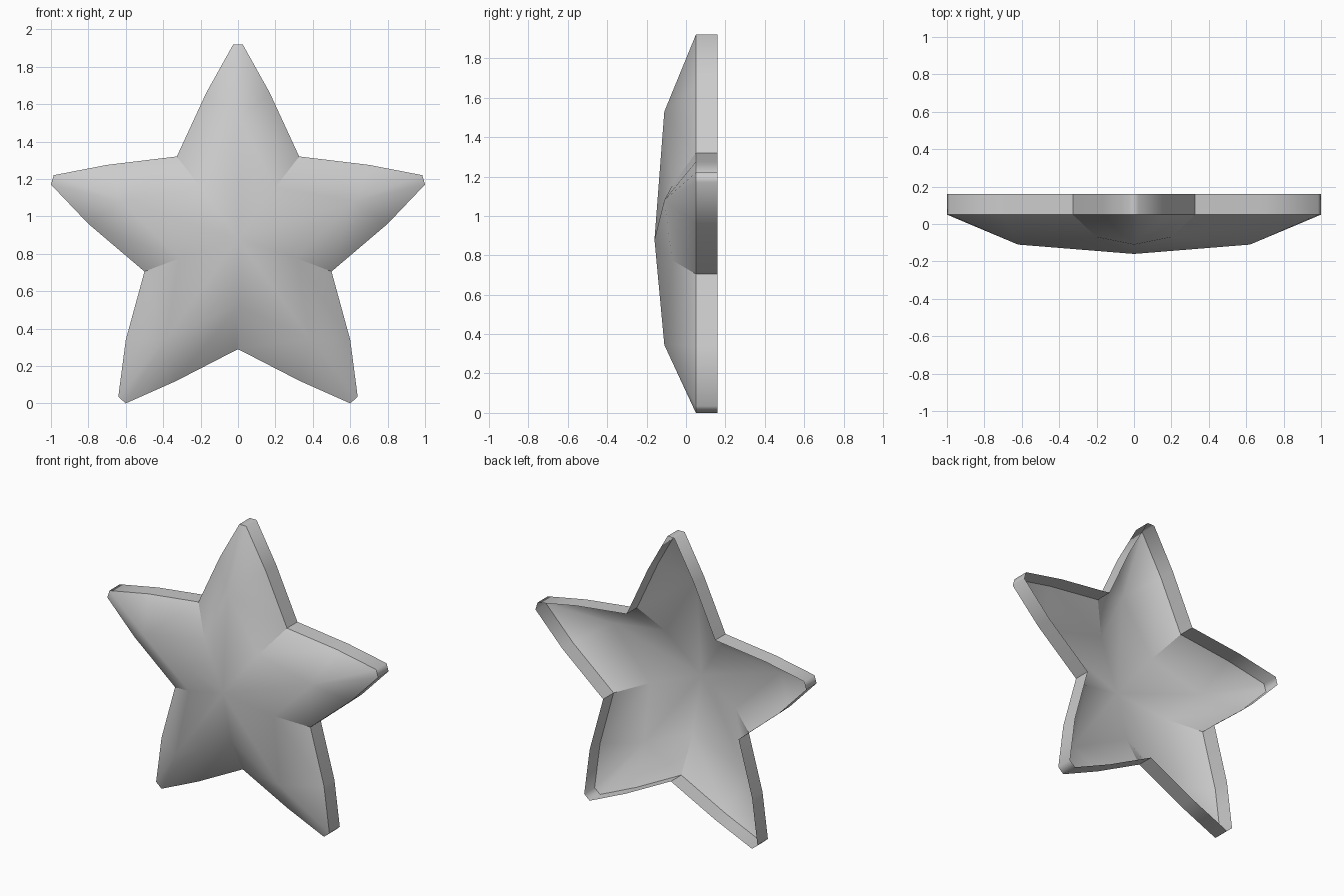
import bpy
import bmesh

FRONT, BACK, APEX_DEPTH = 0.05, 0.16, -0.16
RIDGE_DEPTH, VALLEY_DEPTH = -0.11, -0.07

default_cube = bpy.data.objects.get("Cube")
if default_cube:
    bpy.data.objects.remove(default_cube, do_unlink=True)

# Single flat colour
grey = bpy.data.materials.new("light_grey")
grey.use_nodes = True
colour = (0.6, 0.6, 0.6, 1)
grey.diffuse_color = colour
grey.node_tree.nodes["Principled BSDF"].inputs["Base Color"].default_value = colour


def mirrored(points):
    """Append the reflections of all off-axis points, running back up the other side."""
    return points + [(-x, z) for x, z in reversed(points) if x > 0]


# Outline clockwise from the top tip: tip, side, notch, side, tip for each arm
outline = mirrored([
    (0.025, 1.92), (0.17, 1.66), (0.327, 1.32), (0.70, 1.275), (0.985, 1.22),
    (1.0, 1.17), (0.80, 0.96), (0.50, 0.705), (0.60, 0.34), (0.64, 0.035),
    (0.60, 0.0), (0.33, 0.12), (0, 0.29)])
# Crests of the arms and the middles of the valleys between them
crests = mirrored([(0, 1.53), (0.62, 1.08), (0.385, 0.345)])
valleys = mirrored([(0.2, 1.155), (0.315, 0.775), (0, 0.52)])

bm = bmesh.new()


def add_ring(points, depth):
    return [bm.verts.new((x, depth, z)) for x, z in points]


front = add_ring(outline, FRONT)
back = add_ring(outline, BACK)
crest = add_ring(crests, RIDGE_DEPTH)
valley = add_ring(valleys, VALLEY_DEPTH)
apex = bm.verts.new((0, APEX_DEPTH, 0.88))
count, arms = len(front), len(crest)

# Domed front, one valley with its two flanking slopes at a time
for k in range(arms):
    tip, side, notch, next_side, next_tip = front[k * 5:k * 5 + 5]
    following_tip = front[(k * 5 + 5) % count]
    here, ahead, dip = crest[k], crest[(k + 1) % arms], valley[k]
    for corners in [(apex, dip, here), (apex, ahead, dip),
                    (here, side, tip), (here, dip, notch, side),
                    (dip, ahead, next_side, notch), (ahead, next_tip, next_side),
                    (ahead, following_tip, next_tip)]:
        bm.faces.new(corners)

# Straight rim, open at the back
for i in range(count):
    j = (i + 1) % count
    bm.faces.new((front[i], front[j], back[j], back[i]))

# Smooth surfaces with crisp rim, notch and outer valley edges
for face in bm.faces:
    face.smooth = True
notches = front[2::5]
for edge in bm.edges:
    a, b = edge.verts
    on_rim = a in front and b in front
    at_notch = any(v in notches for v in edge.verts)
    edge.smooth = not (on_rim or at_notch)

mesh = bpy.data.meshes.new("star_shell")
bm.to_mesh(mesh)
bm.free()
mesh.materials.append(grey)
star = bpy.data.objects.new("star_shell", mesh)
bpy.context.collection.objects.link(star)
